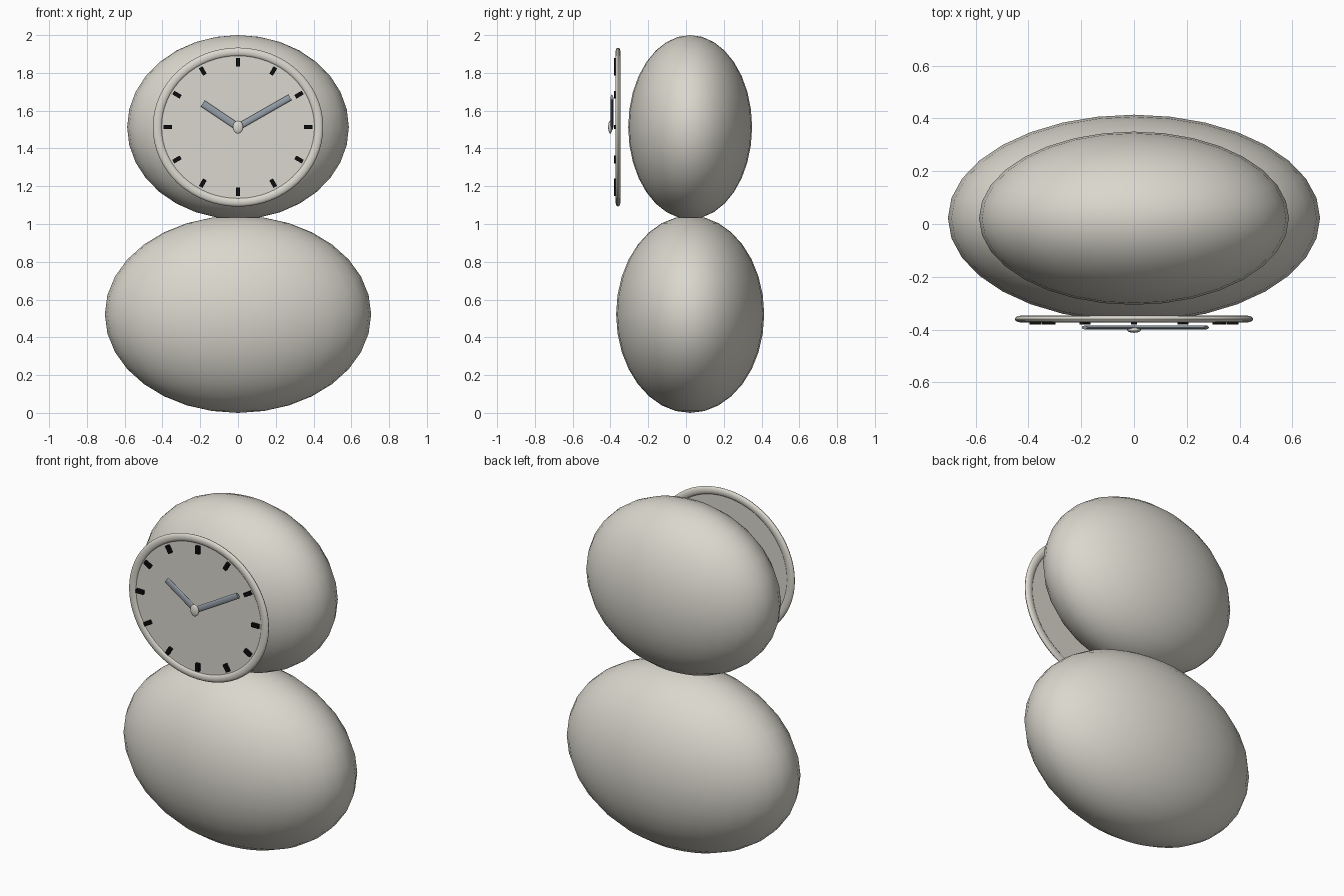
import bpy
from math import pi, sin, cos, atan2, hypot
from mathutils import Matrix, Vector

if "Cube" in bpy.data.objects:
    bpy.data.objects.remove(bpy.data.objects["Cube"])


def material(name, rgb):
    m = bpy.data.materials.new(name)
    m.use_nodes = True
    m.diffuse_color = (*rgb, 1)
    m.node_tree.nodes["Principled BSDF"].inputs["Base Color"].default_value = (*rgb, 1)
    return m


ivory = material("warm ivory", (0.70, 0.68, 0.61))
steel = material("blue grey steel", (0.30, 0.34, 0.39))
black = material("black", (0.004, 0.004, 0.004))

DIAL = Vector((0, -0.36, 1.513))
FACING = Matrix.Rotation(pi / 2, 4, "X")  # turns a z axis to the front


def finish(name, mat, matrix):
    """Name the new object, bake its placement and shade it."""
    ob = bpy.context.object
    ob.name = ob.data.name = name
    ob.data.transform(matrix)
    ob.data.materials.append(mat)
    bpy.ops.object.shade_smooth_by_angle(angle=pi / 5)
    return ob


def ellipsoid(name, centre, radii, segments=32, rings=16):
    bpy.ops.mesh.primitive_uv_sphere_add(segments=segments, ring_count=rings, radius=1)
    return finish(name, ivory, Matrix.Translation(centre) @ Matrix.Diagonal((*radii, 1)))


# Two stacked rounded bodies
ellipsoid("lower_body", (0, 0.022, 0.522), (0.705, 0.392, 0.522))
ellipsoid("upper_body", (0, 0.022, 1.513), (0.587, 0.328, 0.487))

# Oval dial plate and its rounded rim
bpy.ops.mesh.primitive_cylinder_add(vertices=64, radius=1, depth=0.008)
finish("dial_face", ivory,
       Matrix.Translation(DIAL) @ FACING @ Matrix.Diagonal((0.413, 0.385, 1, 1)))
bpy.ops.mesh.primitive_torus_add(major_segments=64, minor_segments=12,
                                 major_radius=1, minor_radius=0.057)
finish("dial_rim", ivory,
       Matrix.Translation(DIAL) @ FACING @ Matrix.Diagonal((0.427, 0.398, 0.23, 1)))

# Twelve hour marks, following the oval
for i in range(12):
    a = i * pi / 6
    bpy.ops.mesh.primitive_cube_add(size=1)
    spot = DIAL + Vector((0.373 * sin(a), -0.01, 0.343 * cos(a)))
    finish(f"hour_mark_{i + 1}", black,
           Matrix.Translation(spot) @ Matrix.Rotation(a, 4, "Y")
           @ Matrix.Diagonal((0.022, 0.02, 0.045, 1)))


def hand(name, dx, dz, half_width):
    """Flattened rod from the dial centre to an offset tip."""
    bpy.ops.mesh.primitive_cylinder_add(vertices=16, radius=1, depth=1)
    middle = DIAL + Vector((dx / 2, -0.032, dz / 2))
    finish(name, steel, Matrix.Translation(middle) @ Matrix.Rotation(atan2(dx, dz), 4, "Y")
           @ Matrix.Diagonal((half_width, 0.007, hypot(dx, dz), 1)))


# Hands and centre cap
hand("hour_hand", -0.187, 0.125, 0.019)
hand("minute_hand", 0.275, 0.157, 0.017)
ellipsoid("centre_cap", DIAL + Vector((0, -0.041, 0)), (0.027, 0.011, 0.034), 24, 12)
